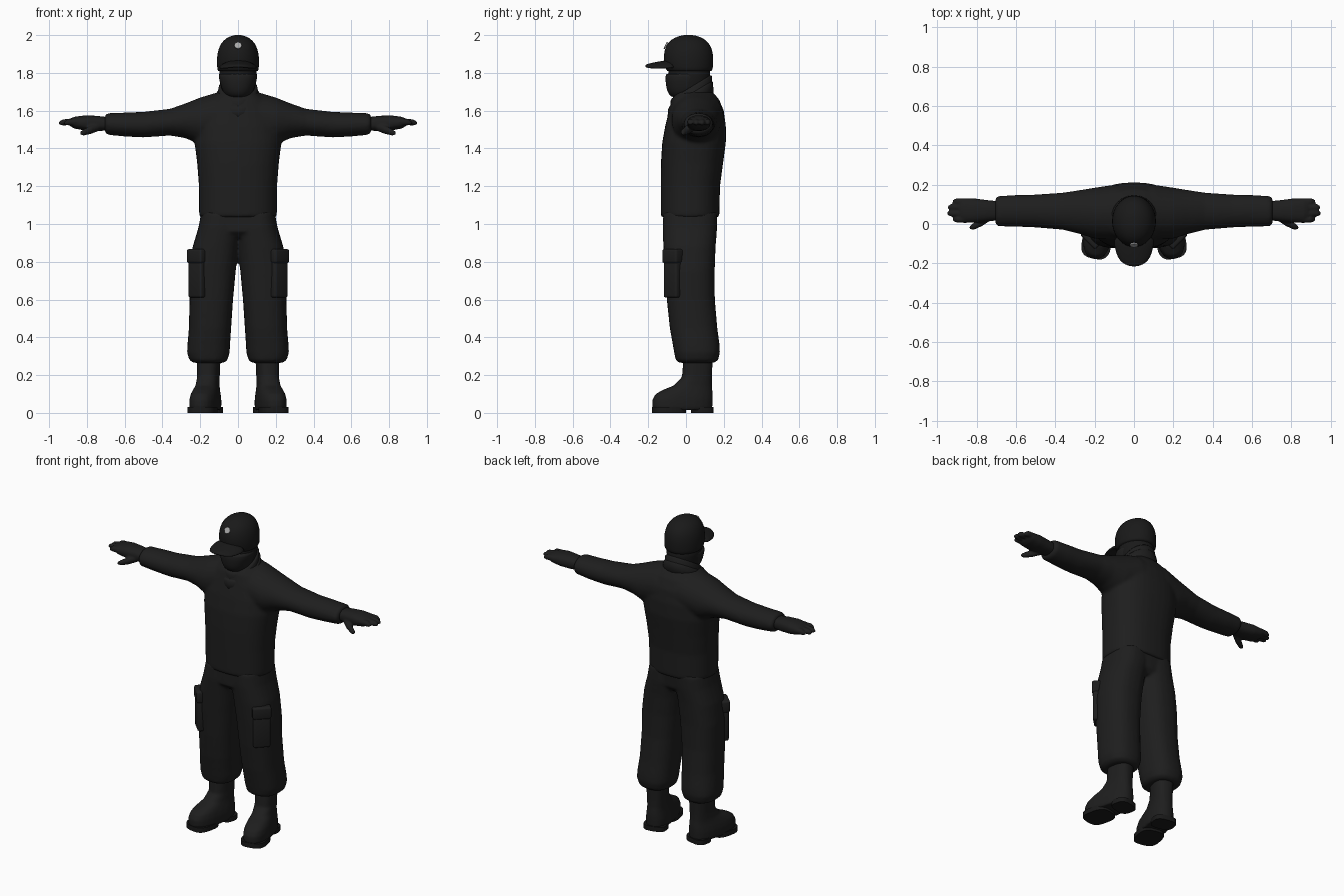
import bpy, bmesh, math
from mathutils import Vector, Matrix

if "Cube" in bpy.data.objects:
    bpy.data.objects.remove(bpy.data.objects["Cube"])


def material(name, r, g, b):
    m = bpy.data.materials.new(name)
    m.diffuse_color = (r, g, b, 1)
    m.use_nodes = True
    m.node_tree.nodes["Principled BSDF"].inputs["Base Color"].default_value = m.diffuse_color
    return m


CLOTH = material("black cloth", 0.013, 0.013, 0.013)
DARK = material("deep black", 0.010, 0.010, 0.010)
GREY = material("badge grey", 0.4, 0.4, 0.4)


def loft(bm, axis, rings, e=2.0, n=24, both=False, post=None):
    """Skin of superellipse rings (t, a0, a1, b0, b1) stacked along an axis."""
    for side in ((1, -1) if both else (1,)):
        loops = []
        for t, a0, a1, b0, b1 in rings:
            loop = []
            for i in range(n):
                ang = 2 * math.pi * i / n
                c, s = math.cos(ang), math.sin(ang)
                a = (a0 + a1) / 2 + (a1 - a0) / 2 * math.copysign(abs(c) ** (2 / e), c)
                b = (b0 + b1) / 2 + (b1 - b0) / 2 * math.copysign(abs(s) ** (2 / e), s)
                p = Vector({'x': (t, a, b), 'y': (a, t, b), 'z': (a, b, t)}[axis])
                if post:
                    p = post(p)
                p.x *= side
                loop.append(bm.verts.new(p))
            loops.append(loop)
        for l, m in zip(loops, loops[1:]):
            for i in range(n):
                j = (i + 1) % n
                bm.faces.new((l[i], l[j], m[j], m[i]))
        bm.faces.new(loops[0])
        bm.faces.new(loops[-1])


def tube(bm, pts, both=True, n=10):
    """Round finger along (x, y, z, radius) points running mostly along x."""
    loft(bm, 'x', [(x, y - r, y + r, z - r, z + r) for x, y, z, r in pts], n=n, both=both)


def finish(bm, name, mat, voxel=0, subsurf=0, smooth=5):
    bmesh.ops.recalc_face_normals(bm, faces=bm.faces)
    for f in bm.faces:
        f.smooth = True
    me = bpy.data.meshes.new(name)
    bm.to_mesh(me)
    bm.free()
    me.materials.append(mat)
    ob = bpy.data.objects.new(name, me)
    bpy.context.collection.objects.link(ob)
    if subsurf:
        ob.modifiers.new("round", 'SUBSURF').levels = subsurf
        ob.modifiers["round"].render_levels = subsurf
    if voxel:
        r = ob.modifiers.new("blend", 'REMESH')
        r.mode, r.voxel_size, r.use_smooth_shade = 'VOXEL', voxel, True
        s = ob.modifiers.new("soften", 'SMOOTH')
        s.factor, s.iterations = 0.5, smooth
    return ob


# sweater: torso and sleeves blended together
bm = bmesh.new()
loft(bm, 'z', [(1.035, -.2, .2, -.128, .172), (1.05, -.206, .206, -.134, .177),
               (1.2, -.207, .207, -.134, .18), (1.32, -.216, .216, -.133, .196),
               (1.43, -.23, .23, -.126, .211), (1.52, -.225, .225, -.11, .211),
               (1.6, -.2, .2, -.09, .2), (1.66, -.15, .15, -.075, .175),
               (1.70, -.1, .1, -.05, .14)], e=2.4, n=32)
loft(bm, 'x', [(0, -.08, .2, 1.44, 1.70), (.1, -.08, .2, 1.43, 1.70),
               (.2, -.075, .185, 1.42, 1.67), (.28, -.05, .172, 1.455, 1.638),
               (.36, -.03, .16, 1.468, 1.61), (.5, -.018, .15, 1.458, 1.594),
               (.6, -.014, .148, 1.463, 1.59), (.69, -.012, .142, 1.472, 1.587),
               (.705, 0, .13, 1.485, 1.575)], both=True)
finish(bm, "sweater", CLOTH, voxel=.01)

# trousers: hips and two legs blended together
bm = bmesh.new()
loft(bm, 'z', [(.93, -.13, .13, -.09, .13), (.96, -.2, .2, -.122, .155),
               (1.07, -.196, .196, -.12, .165)], e=2.5, n=32)
loft(bm, 'z', [(.265, .075, .235, -.035, .15), (.28, .055, .258, -.055, .17),
               (.32, .044, .27, -.063, .18), (.36, .042, .268, -.07, .178),
               (.45, .036, .26, -.086, .166), (.6, .026, .257, -.102, .153),
               (.75, .012, .257, -.112, .152), (.88, -.004, .24, -.12, .157),
               (.98, -.02, .21, -.124, .165), (1.06, -.02, .195, -.12, .165)],
     e=2.4, both=True)
finish(bm, "trousers", CLOTH, voxel=.01, smooth=4)

# cargo pockets with flaps on the outer front of each leg
bm = bmesh.new()
for side in (1, -1):
    for z, h, w, d in ((.71, .2, .1, .05), (.83, .075, .11, .062)):
        mx = (Matrix.Scale(side, 4, (1, 0, 0)) @ Matrix.Translation((.215, -.07, z))
              @ Matrix.Rotation(math.radians(45), 4, 'Z') @ Matrix.Diagonal((w, d, h, 1)))
        bmesh.ops.create_cube(bm, size=1, matrix=mx)
pockets = finish(bm, "cargo_pockets", CLOTH)
bev = pockets.modifiers.new("round", 'BEVEL')
bev.width, bev.segments = .012, 3


# boots, turned slightly outward
def turn_out(p):
    pivot = Vector((.155, .065, 0))
    return Matrix.Rotation(math.radians(12), 3, 'Z') @ (p - pivot) + pivot


def boot_rings(data):
    return [(z, .155 - w, .155 + w, y0, y1) for z, w, y0, y1 in data]


bm = bmesh.new()
loft(bm, 'z', boot_rings([(.015, .07, -.172, .135), (.03, .075, -.182, .14),
                          (.07, .075, -.182, .142), (.10, .07, -.165, .142),
                          (.122, .064, -.125, .14), (.145, .059, -.065, .137),
                          (.19, .057, -.022, .137), (.3, .061, -.012, .142)]),
     e=2.5, both=True, post=turn_out)
finish(bm, "boots", CLOTH, voxel=.008, smooth=3)
bm = bmesh.new()
for y0, y1, w in ((-.182, -.005, .076), (.03, .142, .07)):
    loft(bm, 'z', boot_rings([(0, w, y0, y1), (.03, w, y0, y1)]), e=3,
         both=True, post=turn_out)
soles = finish(bm, "boot_soles", DARK)
for p in soles.data.polygons:
    p.use_smooth = len(p.vertices) == 4

# gloved hands: palm, four fingers and thumb
bm = bmesh.new()
loft(bm, 'x', [(.68, .02, .115, 1.495, 1.565), (.75, .012, .122, 1.492, 1.573),
               (.81, .006, .13, 1.495, 1.575), (.865, .008, .13, 1.505, 1.568),
               (.885, .02, .12, 1.515, 1.56)], e=2.4, both=True)
for y, tip in ((.024, .92), (.054, .948), (.085, .946), (.113, .922)):
    tube(bm, [(.85, y, 1.54, .019), (.9, y, 1.54, .018),
              (tip - .015, y, 1.537, .016), (tip, y, 1.534, .008)])
tube(bm, [(.735, .035, 1.515, .022), (.775, .01, 1.5, .023),
          (.815, -.012, 1.486, .018), (.835, -.018, 1.48, .009)])
finish(bm, "gloved_hands", CLOTH, voxel=.006, smooth=3)

# head, wrapped mask and sloping collar
bm = bmesh.new()
loft(bm, 'z', [(1.64, -.07, .07, -.03, .11), (1.72, -.09, .09, -.085, .122),
               (1.78, -.102, .102, -.095, .13), (1.86, -.104, .104, -.1, .135)])
finish(bm, "head", DARK, subsurf=1)
bm = bmesh.new()
loft(bm, 'z', [(1.665, -.05, .05, -.07, .08), (1.685, -.073, .073, -.092, .09),
               (1.72, -.09, .09, -.107, .1), (1.79, -.106, .106, -.111, .1),
               (1.80, -.102, .102, -.104, .1)], e=2.2)
finish(bm, "face_mask", CLOTH, subsurf=1)
bm = bmesh.new()
for s, top in ((0, 1.71), (.012, 1.675)):  # inner and folded outer layer
    loft(bm, 'z', [(1.60, -.115 - s, .115 + s, -.088 - s, .14 + s * .5),
                   (top - .01, -.104 - s, .104 + s, -.082 - s, .137 + s * .5),
                   (top, -.098 - s, .098 + s, -.076 - s, .13 + s * .5)],
         post=lambda p: p + Vector((0, 0, .6 * p.y)))
finish(bm, "collar", CLOTH)

# cap crown, brim and plain badge
bm = bmesh.new()
loft(bm, 'z', [(1.805, -.107, .107, -.1, .137), (1.815, -.109, .109, -.105, .141),
               (1.85, -.113, .113, -.117, .145), (1.9, -.111, .111, -.119, .145),
               (1.945, -.098, .098, -.107, .132), (1.975, -.075, .075, -.082, .106),
               (1.993, -.045, .045, -.045, .07), (2.001, -.015, .015, -.01, .035)], n=32)
finish(bm, "cap_crown", DARK, subsurf=1)
bm = bmesh.new()
loft(bm, 'y', [(-.05, -.107, .107, 1.842, 1.872), (-.11, -.1, .1, 1.838, 1.868),
               (-.15, -.091, .091, 1.832, 1.86), (-.185, -.074, .074, 1.829, 1.853),
               (-.205, -.048, .048, 1.828, 1.847), (-.216, -.018, .018, 1.83, 1.842)],
     e=2.6, post=lambda p: p - Vector((0, 0, 2.5 * p.x ** 2)))
finish(bm, "cap_brim", DARK, subsurf=1)
bm = bmesh.new()
bmesh.ops.create_cone(bm, cap_ends=True, segments=8, radius1=.02, radius2=.02, depth=.008,
                      matrix=Matrix.Translation((0, -.107, 1.945))
                      @ Matrix.Rotation(math.radians(63), 4, 'X'))
badge = finish(bm, "cap_badge", GREY)
for p in badge.data.polygons:
    p.use_smooth = False
